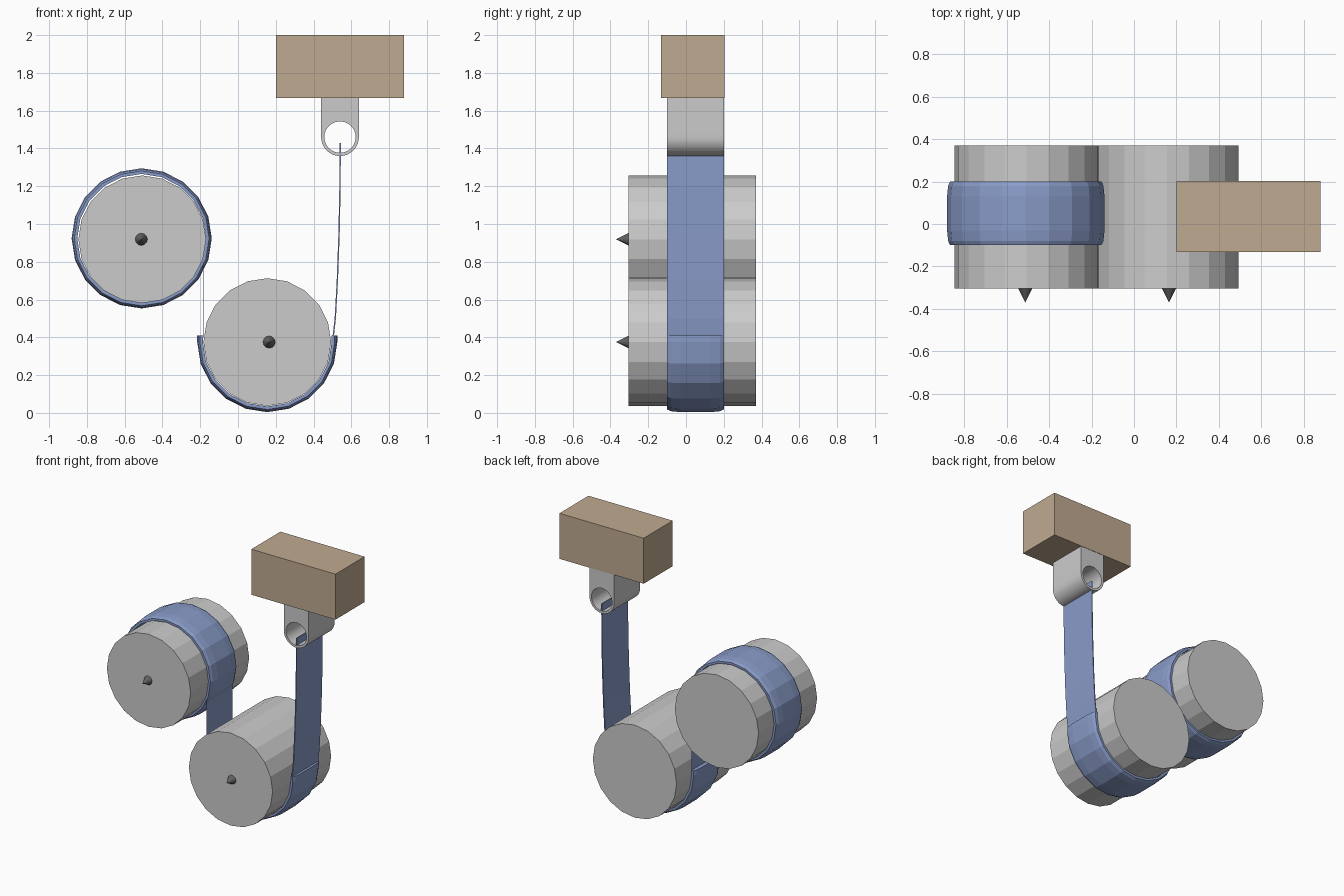
import bpy, bmesh
from math import sin, cos, pi, radians
from mathutils import Matrix

if "Cube" in bpy.data.objects:
    bpy.data.objects.remove(bpy.data.objects["Cube"])

Y0, Y1 = -0.10, 0.20          # belt width
A = (-0.507, 0.919)           # upper roller axis (x, z)
B = (0.155, 0.375)            # lower roller axis


def material(name, rgb):
    m = bpy.data.materials.new(name)
    m.diffuse_color = (*rgb, 1)
    m.use_nodes = True
    m.node_tree.nodes["Principled BSDF"].inputs["Base Color"].default_value = m.diffuse_color
    return m


BLUE = material("belt_blue", (0.25, 0.33, 0.58))
BROWN = material("wood_brown", (0.52, 0.40, 0.28))
DARK = material("dark_metal", (0.12, 0.12, 0.12))


def finish(name, bm, mat=None):
    bmesh.ops.recalc_face_normals(bm, faces=bm.faces)
    me = bpy.data.meshes.new(name)
    bm.to_mesh(me)
    bm.free()
    ob = bpy.data.objects.new(name, me)
    bpy.context.collection.objects.link(ob)
    if mat:
        me.materials.append(mat)
    return ob


def cone_y(name, centre, r0, r1, y0, y1, n, mat=None):
    """Cylinder or cone along y; r0 is the radius at y0, r1 at y1."""
    bm = bmesh.new()
    m = Matrix.Translation((centre[0], (y0 + y1) / 2, centre[1])) @ Matrix.Rotation(radians(-90), 4, 'X')
    bmesh.ops.create_cone(bm, cap_ends=True, segments=n, radius1=r0, radius2=r1,
                          depth=y1 - y0, matrix=m)
    return finish(name, bm, mat)


def sweep(name, sections, closed, mat):
    """Skin a list of closed cross-sections."""
    bm = bmesh.new()
    rings = [[bm.verts.new(p) for p in s] for s in sections]
    k = len(rings[0])
    for i in range(len(rings) - (0 if closed else 1)):
        a, b = rings[i], rings[(i + 1) % len(rings)]
        for j in range(k):
            bm.faces.new((a[j], a[(j + 1) % k], b[(j + 1) % k], b[j]))
    if not closed:
        bm.faces.new(rings[0])
        bm.faces.new(rings[-1])
    return finish(name, bm, mat)


# Crowned belt cross-section: (radius, y)
CROWN = [(0.341, Y0), (0.357, Y0), (0.366, Y0 + 0.02), (0.371, Y0 + 0.07),
         (0.371, Y1 - 0.07), (0.366, Y1 - 0.02), (0.357, Y1), (0.341, Y1)]


def crown_at(c, t):
    return [(c[0] + r * cos(t), y, c[1] + r * sin(t)) for r, y in CROWN]


def strip(name, path, thick):
    """Flat strap following an x, z path."""
    h = thick / 2
    sweep(name, [[(x - h, Y0, z), (x + h, Y0, z), (x + h, Y1, z), (x - h, Y1, z)]
                 for x, z in path], False, BLUE)


# Rollers with pointed axle tips
for label, c in (("upper", A), ("lower", B)):
    cone_y(label + "_roller", c, 0.338, 0.338, -0.305, 0.37, 20)
    cone_y(label + "_axle_tip", (c[0] + (0.01 if c is B else -0.005), c[1]),
           0.0, 0.035, -0.37, -0.30, 12, DARK)

# Belt wound fully round the upper roller
sweep("upper_wrap", [crown_at((-0.51, 0.924), 2 * pi * i / 20) for i in range(20)], True, BLUE)

# Belt cradling the lower half of the lower roller, ends running straight up
half = [crown_at(B, pi + pi * i / 10) for i in range(11)]
half.insert(0, [(x, y, 0.41) for x, y, z in half[0]])
half.append([(x, y, 0.41) for x, y, z in half[-1]])
sweep("lower_wrap", half, False, BLUE)

# Thin straps between rollers and up to the hanger
strip("middle_strap", [(-0.184, 0.80), (-0.184, 0.40)], 0.003)
strip("hanging_strap", [(0.541, 1.43), (0.540, 1.20), (0.535, 0.95), (0.526, 0.70),
                        (0.515, 0.50), (0.506, 0.42), (0.500, 0.38)], 0.007)

# Hanger eye: rounded lug with a through hole
EX, EZ, R, H = 0.54, 1.46, 0.10, 0.083
N = 32
bm = bmesh.new()
rows = []
for i in range(N):
    t = 2 * pi * i / N
    ox, oz = R * cos(t), R * sin(t)
    if sin(t) > 1e-6:                      # upper half is stretched to a square top
        s = max(abs(cos(t)) / 1.0, sin(t))
        ox, oz = R * cos(t) / s, 0.21 * sin(t) / s
    rows.append([bm.verts.new((EX + x, y, EZ + z)) for x, z, y in
                 ((ox, oz, Y0), (ox, oz, Y1),
                  (H * cos(t), H * sin(t), Y1), (H * cos(t), H * sin(t), Y0))])
for i in range(N):
    a, b = rows[i], rows[(i + 1) % N]
    for j in range(4):
        k = (j + 1) % 4
        bm.faces.new((a[j], a[k], b[k], b[j]))
eye = finish("hanger_eye", bm)
bpy.context.view_layer.objects.active = eye
eye.select_set(True)
bpy.ops.object.shade_smooth_by_angle(angle=radians(30))

# Ceiling block
bm = bmesh.new()
bmesh.ops.create_cube(bm, size=1, matrix=Matrix.Translation((0.54, 0.035, 1.834))
                      @ Matrix.Diagonal((0.68, 0.335, 0.332, 1)))
finish("ceiling_block", bm, BROWN)
